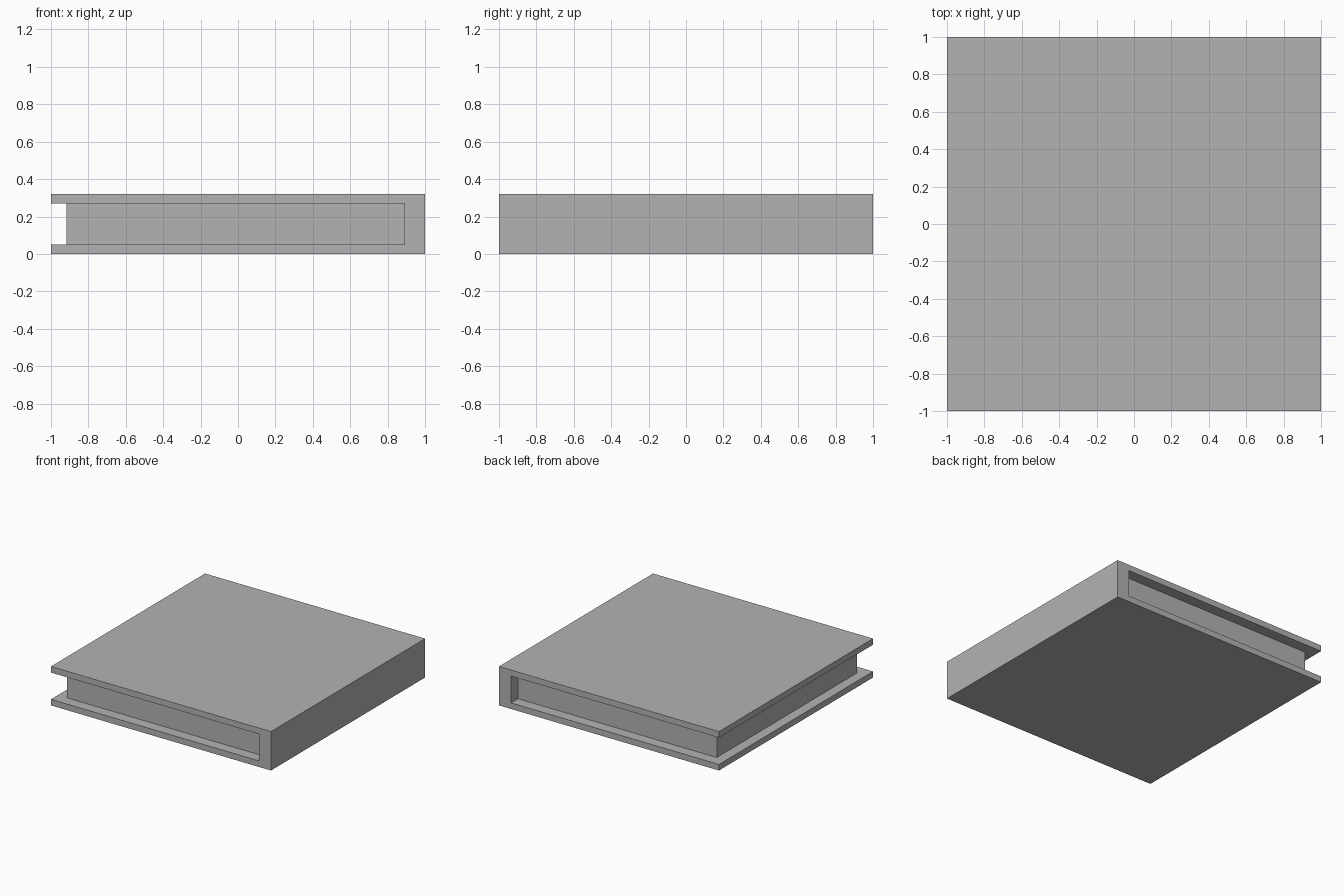
import bpy

# Remove the default object
cube = bpy.data.objects.get("Cube")
if cube:
    bpy.data.objects.remove(cube, do_unlink=True)

# Single grey material
GREY = (0.45, 0.45, 0.45, 1.0)
grey = bpy.data.materials.new("plain grey")
grey.use_nodes = True
grey.diffuse_color = GREY
grey.node_tree.nodes["Principled BSDF"].inputs["Base Color"].default_value = GREY

HEIGHT = 0.32        # overall thickness
COVER = 0.05         # thickness of each cover
SPINE_X = 0.89       # inner face of the spine
FORE_X = -0.917      # open edge of the page block
INSET = 0.09         # page block inset at front and back


def box(name, low, high):
    """Flat-shaded box between two opposite corners."""
    bpy.ops.mesh.primitive_cube_add(size=1)
    obj = bpy.context.object
    obj.name = name
    obj.data.name = name
    for v in obj.data.vertices:
        v.co = [high[i] if v.co[i] > 0 else low[i] for i in range(3)]
    obj.data.materials.append(grey)
    return obj


# Case: C-shaped profile swept along y, closed side on +x
top = HEIGHT - COVER
profile = [(-1, 0), (1, 0), (1, HEIGHT), (-1, HEIGHT),
           (-1, top), (SPINE_X, top), (SPINE_X, COVER), (-1, COVER)]
n = len(profile)
verts = [(x, y, z) for y in (-1, 1) for x, z in profile]
faces = [list(range(n)), list(range(2 * n - 1, n - 1, -1))]
faces += [[i, i + n, (i + 1) % n + n, (i + 1) % n] for i in range(n)]
mesh = bpy.data.meshes.new("cover_and_spine")
mesh.from_pydata(verts, [], faces)
mesh.materials.append(grey)
case = bpy.data.objects.new("cover_and_spine", mesh)
bpy.context.collection.objects.link(case)

# Page block held between the covers
box("page_block", (FORE_X, INSET - 1, COVER), (SPINE_X, 1 - INSET, top))
